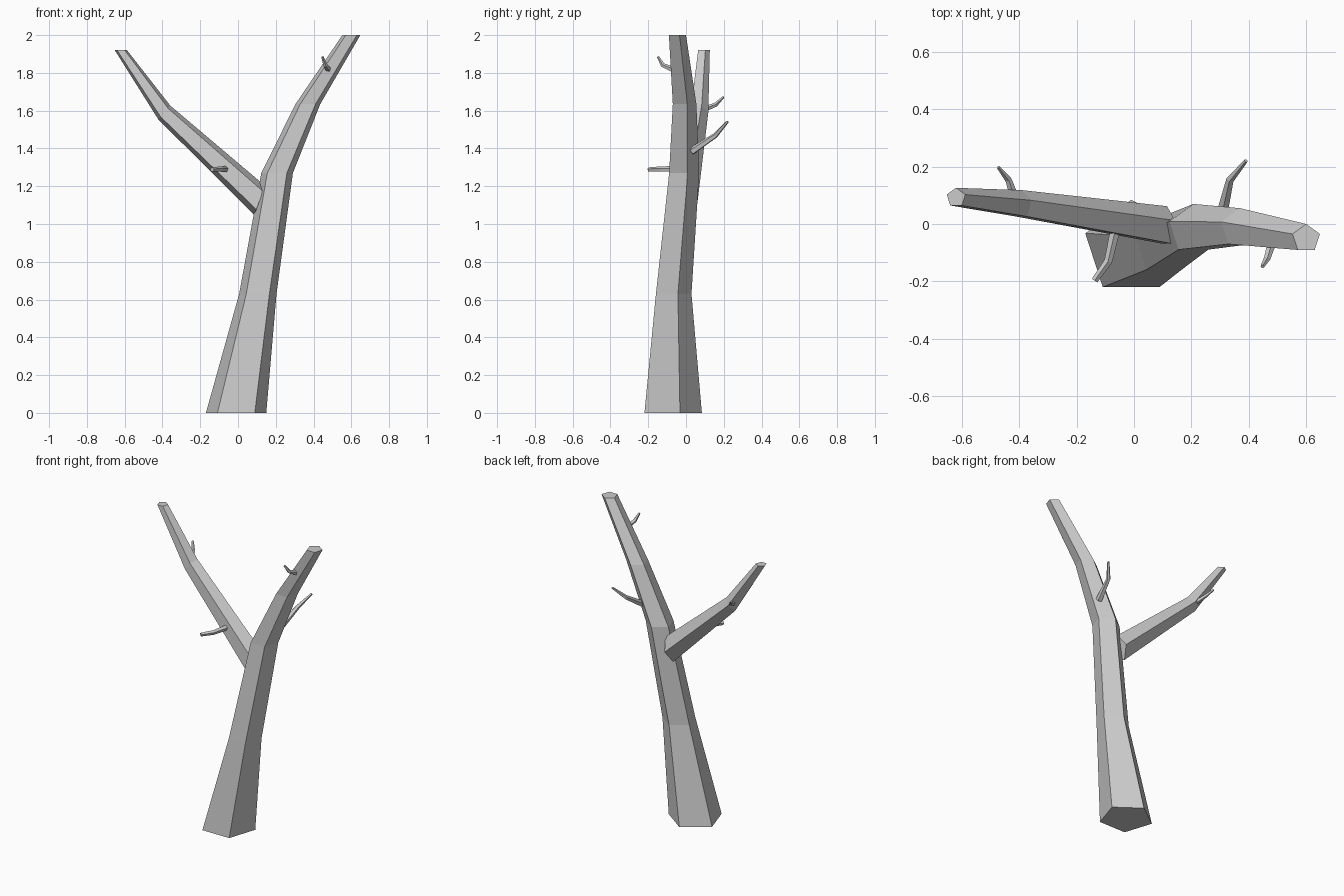
import bpy, bmesh, math
from mathutils import Vector

if "Cube" in bpy.data.objects:
    bpy.data.objects.remove(bpy.data.objects["Cube"])

SIDES = 5
Y, Z = Vector((0, 1, 0)), Vector((0, 0, 1))


def tube(name, rings):
    """Loft five-sided rings (centre, radius, u axis, v axis); a corner points along v."""
    bm = bmesh.new()
    loops = []
    for c, r, u, v in rings:
        loop = []
        for i in range(SIDES):
            a = 2 * math.pi * i / SIDES
            loop.append(bm.verts.new(Vector(c) + r * (math.sin(a) * Vector(u) + math.cos(a) * Vector(v))))
        loops.append(loop)
    for a, b in zip(loops, loops[1:]):
        for i in range(SIDES):
            j = (i + 1) % SIDES
            bm.faces.new((a[i], a[j], b[j], b[i]))
    bm.faces.new(loops[0])
    bm.faces.new(loops[-1])
    bmesh.ops.recalc_face_normals(bm, faces=bm.faces[:])
    mesh = bpy.data.meshes.new(name)
    bm.to_mesh(mesh)
    bm.free()
    obj = bpy.data.objects.new(name, mesh)
    bpy.context.collection.objects.link(obj)


def twig(name, points, radii):
    pts = [Vector(p) for p in points]
    rings = []
    for i, p in enumerate(pts):
        d = (pts[min(i + 1, len(pts) - 1)] - pts[max(i - 1, 0)]).normalized()
        u = d.cross(Z).normalized()
        rings.append((p, radii[i], u, u.cross(d)))
    tube(name, rings)


# Leaning trunk with level rings, flat side to the front
X = (1, 0, 0)
tube("trunk", [
    ((-0.01, -0.084, 0.0), 0.168, X, Y),
    ((0.105, -0.075, 0.63), 0.104, X, Y),
    ((0.207, -0.018, 1.27), 0.088, X, Y),
    ((0.37, -0.014, 1.635), 0.069, X, Y),
    ((0.60, -0.05, 2.0), 0.05, X, Y),
])

# Side branch, rings turning from steep to level
tube("branch", [
    ((0.115, -0.01, 1.125), 0.072, (0.41, 0, 1.13), Y),
    ((-0.39, 0.067, 1.59), 0.051, (0.65, 0, 0.76), Y),
    ((-0.62, 0.092, 1.92), 0.034, X, Y),
])

# Small twigs
twig("branch_front_twig", [(-0.065, -0.02, 1.29), (-0.09, -0.13, 1.29), (-0.137, -0.197, 1.288)], (0.018, 0.015, 0.012))
twig("trunk_back_twig", [(0.305, 0.03, 1.385), (0.335, 0.155, 1.468), (0.39, 0.22, 1.542)], (0.021, 0.014, 0.007))
twig("trunk_front_twig", [(0.485, -0.05, 1.81), (0.463, -0.122, 1.84), (0.447, -0.148, 1.885)], (0.017, 0.012, 0.007))
twig("branch_back_twig", [(-0.415, 0.09, 1.605), (-0.438, 0.155, 1.63), (-0.473, 0.198, 1.672)], (0.016, 0.012, 0.006))
